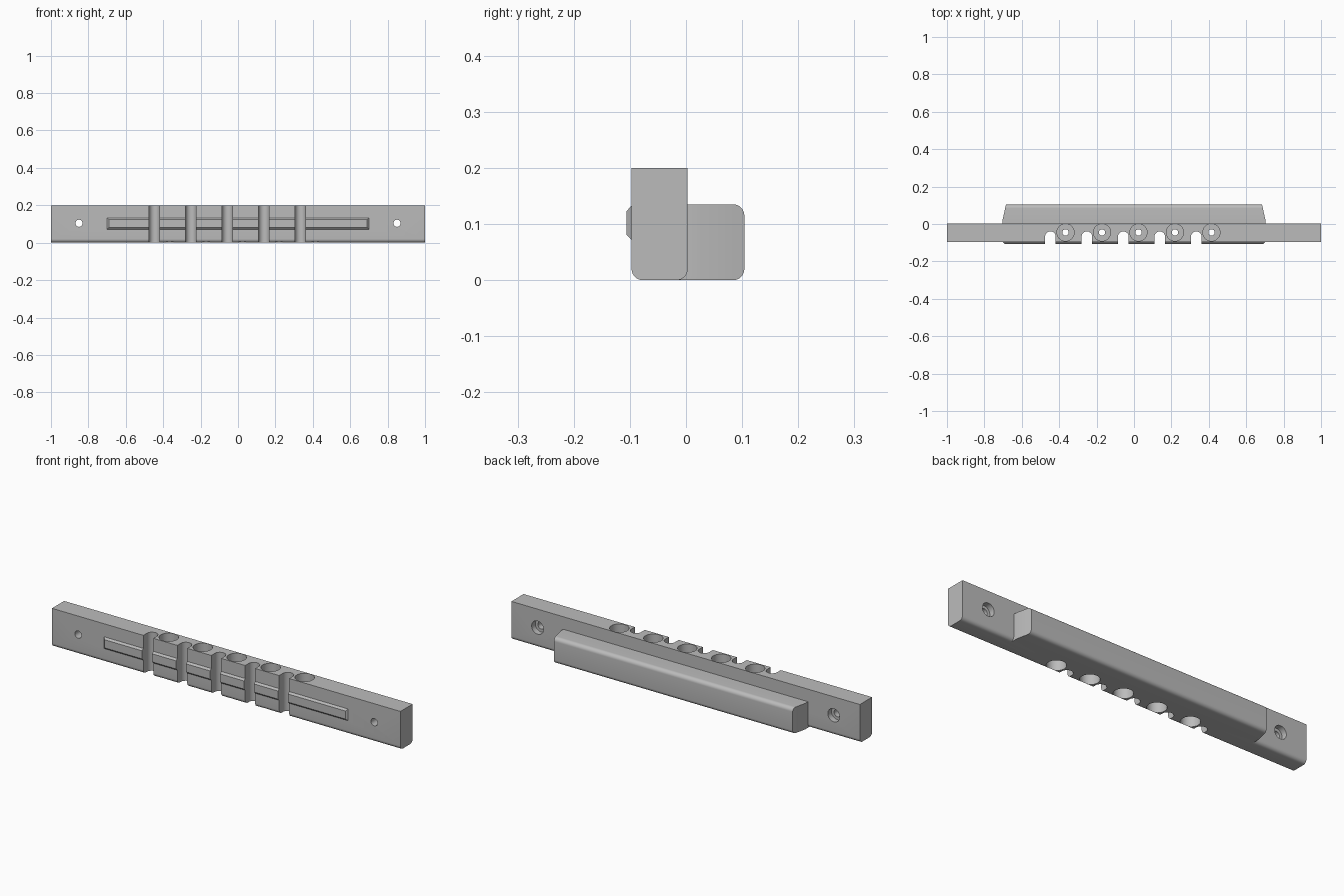
import bpy, bmesh, math
from mathutils import Matrix

cube = bpy.data.objects.get("Cube")
if cube:
    bpy.data.objects.remove(cube, do_unlink=True)

grey = bpy.data.materials.new("plain grey")
grey.use_nodes = True
grey.diffuse_color = (0.5, 0.5, 0.5, 1)
grey.node_tree.nodes["Principled BSDF"].inputs["Base Color"].default_value = (0.5, 0.5, 0.5, 1)


def finish(name, bm):
    bmesh.ops.recalc_face_normals(bm, faces=bm.faces)
    mesh = bpy.data.meshes.new(name)
    bm.to_mesh(mesh)
    bm.free()
    mesh.materials.append(grey)
    obj = bpy.data.objects.new(name, mesh)
    bpy.context.collection.objects.link(obj)
    return obj


def arc(cy, cz, r, start, n=8):
    """Quarter circle, counter-clockwise in the y-z plane."""
    angles = [math.radians(start + 90 * i / n) for i in range(n + 1)]
    return [(cy + r * math.cos(a), cz + r * math.sin(a)) for a in angles]


def sweep_x(name, profile, half):
    """Run a y-z profile along x; half(y) gives the half length."""
    bm = bmesh.new()
    left = [bm.verts.new((half(y), y, z)) for y, z in profile]
    right = [bm.verts.new((-half(y), y, z)) for y, z in profile]
    n = len(profile)
    for i in range(n):
        j = (i + 1) % n
        bm.faces.new((left[i], left[j], right[j], right[i]))
    caps = [bm.faces.new(left), bm.faces.new(right)]
    bmesh.ops.triangulate(bm, faces=caps)
    return finish(name, bm)


def boolean(target, tool, operation):
    mod = target.modifiers.new(operation, 'BOOLEAN')
    mod.operation, mod.solver, mod.object = operation, 'EXACT', tool
    bpy.context.view_layer.objects.active = target
    bpy.ops.object.modifier_apply(modifier=mod.name)
    bpy.data.objects.remove(tool, do_unlink=True)


def cylinder(x, y, z, radius, depth, along_y=False, segments=40):
    bm = bmesh.new()
    bmesh.ops.create_cone(bm, cap_ends=True, segments=segments,
                          radius1=radius, radius2=radius, depth=depth)
    turn = Matrix.Rotation(math.pi / 2, 4, 'X') if along_y else Matrix()
    bm.transform(Matrix.Translation((x, y, z)) @ turn)
    return finish("cutter", bm)


FRONT, BACK, TOP, R = -0.097, 0.003, 0.2, 0.02

# Long bar with rounded lower edges
body = sweep_x("grooved_bar",
               [(BACK, TOP), (FRONT, TOP)] + arc(FRONT + R, R, R, 180)
               + arc(BACK - R, R, R, 270), lambda y: 1.0)

# Rear block with rounded back edges and slanted ends
STEP = 0.025
block = sweep_x("rear_block",
                [(STEP, 0.135), (-0.03, 0.135), (-0.03, 0), (STEP, 0)]
                + arc(0.104 - R, R, R, 270) + arc(0.104 - R, 0.135 - R, R, 0),
                lambda y: 0.702 - 0.22 * max(0, y - STEP))
boolean(body, block, 'UNION')

# Chamfered rail on the front face
bm = bmesh.new()
rings = []
for y, grow in ((-0.106, 0), (-0.087, 0.02)):
    x, low, high = 0.691 + grow, 0.081 - grow, 0.123 + grow
    rings.append([bm.verts.new(p) for p in
                  ((-x, y, low), (x, y, low), (x, y, high), (-x, y, high))])
for ring in rings:
    bm.faces.new(ring)
for i in range(4):
    j = (i + 1) % 4
    bm.faces.new((rings[0][i], rings[0][j], rings[1][j], rings[1][i]))
boolean(body, finish("front_rail", bm), 'UNION')

for i in range(5):
    # Round-ended vertical grooves in the front
    gx, r, gy = -0.447 + 0.195 * i, 0.0285, -0.068
    bm = bmesh.new()
    outline = [(gx + r, -0.15)]
    outline += [(gx + r * math.cos(math.pi * k / 20), gy + r * math.sin(math.pi * k / 20))
                for k in range(21)]
    outline.append((gx - r, -0.15))
    face = bm.faces.new([bm.verts.new((x, y, -0.1)) for x, y in outline])
    moved = bmesh.ops.extrude_face_region(bm, geom=[face])["geom"]
    bmesh.ops.translate(bm, vec=(0, 0, 0.4),
                        verts=[v for v in moved if isinstance(v, bmesh.types.BMVert)])
    boolean(body, finish("cutter", bm), 'DIFFERENCE')
    # Vertical holes, counterbored from above and below
    hx, hy = -0.366 + 0.195 * i, -0.045
    for z in (0, TOP):
        boolean(body, cylinder(hx, hy, z, 0.046, 0.16), 'DIFFERENCE')
    boolean(body, cylinder(hx, hy, 0.1, 0.017, 0.15), 'DIFFERENCE')

# Screw holes near the ends, counterbored at the back
for side in (-1, 1):
    boolean(body, cylinder(side * 0.85, -0.05, 0.104, 0.019, 0.3, True), 'DIFFERENCE')
    boolean(body, cylinder(side * 0.85, BACK, 0.104, 0.034, 0.06, True), 'DIFFERENCE')

bpy.ops.object.select_all(action='DESELECT')
body.select_set(True)
bpy.context.view_layer.objects.active = body
bpy.ops.object.shade_smooth_by_angle(angle=math.radians(30))
